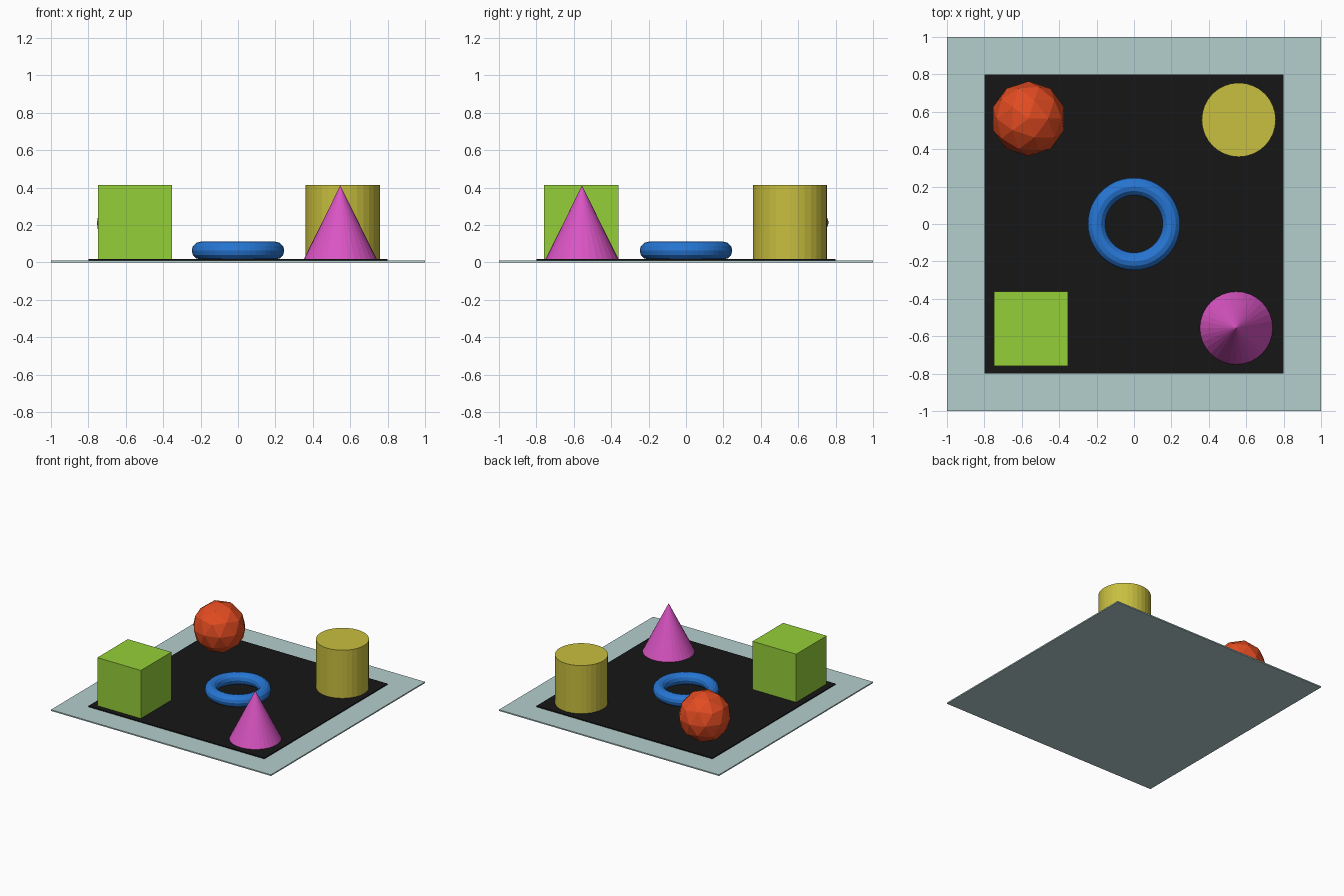
import bpy

if "Cube" in bpy.data.objects:
    bpy.data.objects.remove(bpy.data.objects["Cube"])

TOP = 0.015  # height of the mat surface


def finish(name, color):
    """Name the active object and give it a flat colour."""
    ob = bpy.context.object
    ob.name = name
    mat = bpy.data.materials.new(name + "_colour")
    mat.diffuse_color = (*color, 1)
    mat.use_nodes = True
    mat.node_tree.nodes["Principled BSDF"].inputs["Base Color"].default_value = mat.diffuse_color
    ob.data.materials.append(mat)
    return ob


def slab(name, size, z0, z1, color, xy=(0, 0)):
    """Square box with its faces between heights z0 and z1."""
    bpy.ops.mesh.primitive_cube_add(size=1, location=(*xy, (z0 + z1) / 2))
    bpy.context.object.scale = (size, size, z1 - z0)
    bpy.ops.object.transform_apply(location=False, rotation=False, scale=True)
    return finish(name, color)


# base board and dark mat
slab("base_board", 2.0, 0.0, 0.01, (0.45, 0.62, 0.61))
slab("dark_mat", 1.6, 0.01, TOP + 0.003, (0.008, 0.008, 0.008))

# cube, front left
slab("green_cube", 0.396, TOP, 0.413, (0.30, 0.62, 0.04), (-0.55, -0.56))

# low-poly ball, back left
bpy.ops.mesh.primitive_ico_sphere_add(subdivisions=2, radius=0.2,
                                      location=(-0.564, 0.563, 0.213))
finish("red_ball", (0.75, 0.07, 0.015))

# cylinder, back right
bpy.ops.mesh.primitive_cylinder_add(vertices=32, radius=0.198, depth=0.398,
                                    location=(0.56, 0.557, 0.214))
finish("yellow_cylinder", (0.58, 0.52, 0.05))

# cone, front right
bpy.ops.mesh.primitive_cone_add(vertices=32, radius1=0.196, radius2=0, depth=0.396,
                                location=(0.547, -0.556, 0.213))
finish("pink_cone", (0.70, 0.09, 0.55))

# ring in the centre
bpy.ops.mesh.primitive_torus_add(major_radius=0.2, minor_radius=0.0475,
                                 major_segments=48, minor_segments=12,
                                 location=(0, 0, 0.063))
finish("blue_ring", (0.02, 0.18, 0.65))
